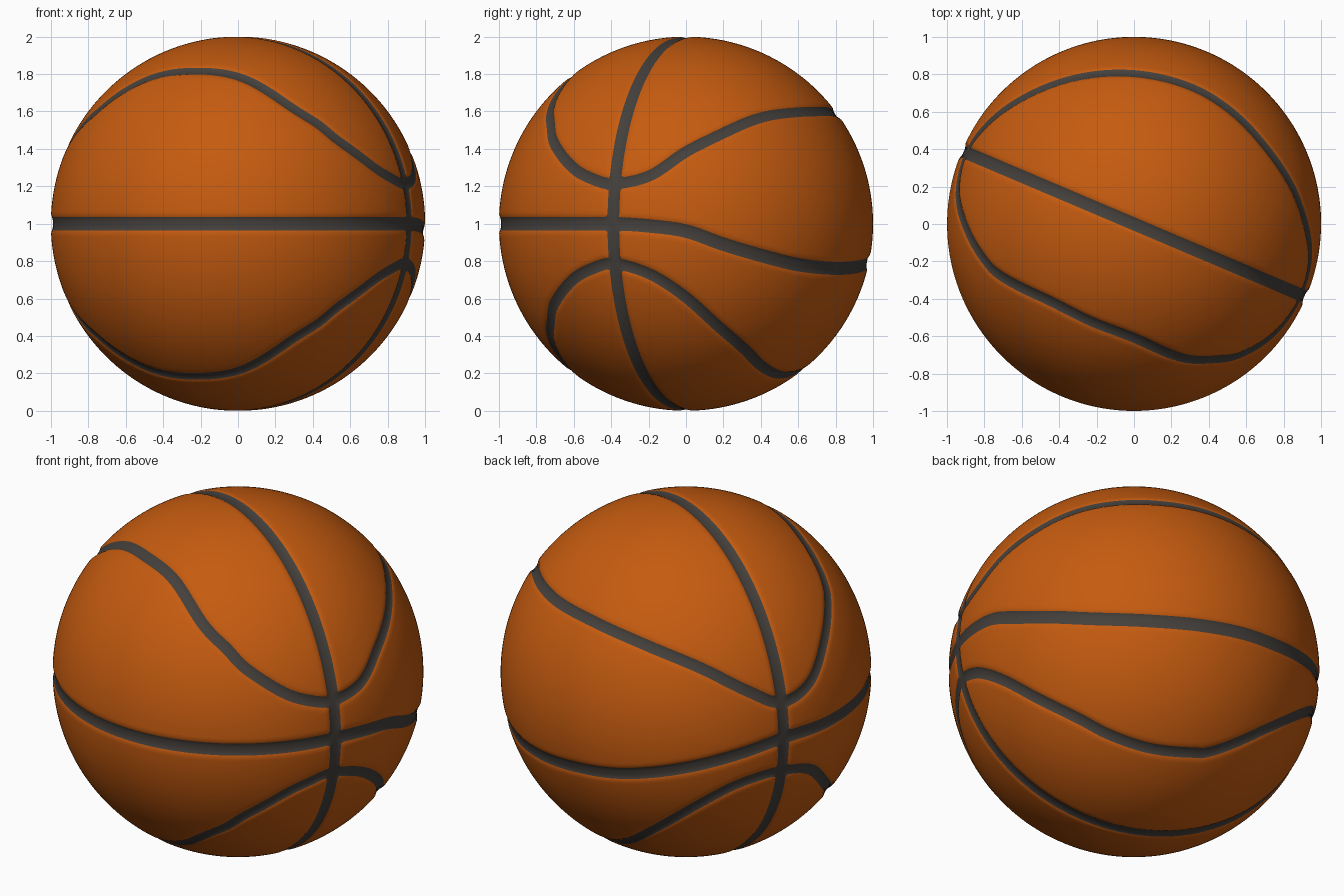
import bpy, bmesh, math
from mathutils import Vector, kdtree

if "Cube" in bpy.data.objects:
    bpy.data.objects.remove(bpy.data.objects["Cube"])

# ---- seam paths: (azimuth in degrees, height above the ball centre) ----
FRONT = [(157, .205), (169, .259), (181, .426), (194, .567), (200, .625), (221, .785),
         (245.6, .82), (271, .787), (291, .632), (301, .53), (308, .435), (320, .305),
         (329, .24)]
BACK_UPPER = [(-23, .215), (-11.4, .26), (0, .386), (11.8, .477), (28.7, .568), (49.7, .6),
              (67, .603), (90, .589), (111.7, .533), (130, .44), (146, .296)]
BACK_LOWER = [(-23, -.215), (-11.4, -.273), (0, -.396), (12.5, -.557), (25.3, -.675),
              (38, -.76), (58.5, -.812), (82, -.80), (91, -.775), (111, -.589),
              (125, -.41), (137, -.276), (147, -.215)]
EQUATOR = [(a, 0) for a in range(157, 337, 15)] + [
    (-23, 0), (-11.5, -.012), (0, -.04), (11.6, -.11), (24, -.17), (38, -.22), (55, -.24),
    (71, -.232), (87, -.21), (103, -.183), (125, -.11), (142, -.045)]


def on_ball(az, z):
    r = math.sqrt(1 - z * z)
    a = math.radians(az)
    return Vector((r * math.cos(a), r * math.sin(a), z))


def closed_path(pts, steps=120):
    """Closed smooth curve through the points, pressed onto the unit ball."""
    out, n = [], len(pts)
    for i in range(n):
        p0, p1, p2, p3 = (pts[(i + k - 1) % n] for k in range(4))
        for s in range(steps):
            t = s / steps
            p = 0.5 * (2 * p1 + (p2 - p0) * t + (2 * p0 - 5 * p1 + 4 * p2 - p3) * t * t
                       + (3 * p1 - p0 - 3 * p2 + p3) * t ** 3)
            out.append(p.normalized())
    return out


def tree(points):
    kd = kdtree.KDTree(len(points))
    for i, p in enumerate(points):
        kd.insert(p, i)
    kd.balance()
    return kd


side = on_ball(-23, 0)
meridian = [side * math.cos(t) + Vector((0, 0, math.sin(t)))
            for t in (i * math.tau / 2000 for i in range(2000))]
upper = closed_path([on_ball(*p) for p in FRONT + BACK_UPPER])
lower = closed_path([on_ball(a, -z) for a, z in FRONT] + [on_ball(*p) for p in BACK_LOWER])
equator = closed_path([on_ball(*p) for p in EQUATOR])
SEAMS = [(tree(meridian), .034), (tree(equator), .036), (tree(upper + lower), .031)]


def seam_distance(p):
    """Negative inside a seam, positive on the panels."""
    return min(kd.find(p)[2] - half for kd, half in SEAMS)


# ---- ball, with the seam borders cut into the surface ----
bm = bmesh.new()
bmesh.ops.create_icosphere(bm, subdivisions=7, radius=1)
dist = {v: seam_distance(v.co.normalized()) for v in bm.verts}
border = []
for e in list(bm.edges):
    a, b = e.verts
    da, db = dist[a], dist[b]
    if da * db < 0:
        _, v = bmesh.utils.edge_split(e, a, da / (da - db))
        v.co.normalize()
        dist[v] = 0.0
        border.append(v)
bmesh.ops.connect_verts(bm, verts=border)

# seam faces get the dark material
for f in bm.faces:
    f.material_index = 1 if sum(dist[v] for v in f.verts) < 0 else 0
    f.smooth = True

# shallow rounded groove along the seams
for v in bm.verts:
    t = min(1, max(0, (.014 - dist[v]) / .03))
    v.co = v.co.normalized() * (1 - .011 * t * t * (3 - 2 * t))
    v.co.z += 1

mesh = bpy.data.meshes.new("ball")
bm.to_mesh(mesh)
bm.free()
ball = bpy.data.objects.new("ball", mesh)
bpy.context.collection.objects.link(ball)

for name, col in (("orange_leather", (.56, .105, .005, 1)), ("dark_seam", (.058, .051, .045, 1))):
    m = bpy.data.materials.new(name)
    m.diffuse_color = col
    m.use_nodes = True
    m.node_tree.nodes["Principled BSDF"].inputs["Base Color"].default_value = m.diffuse_color
    mesh.materials.append(m)
